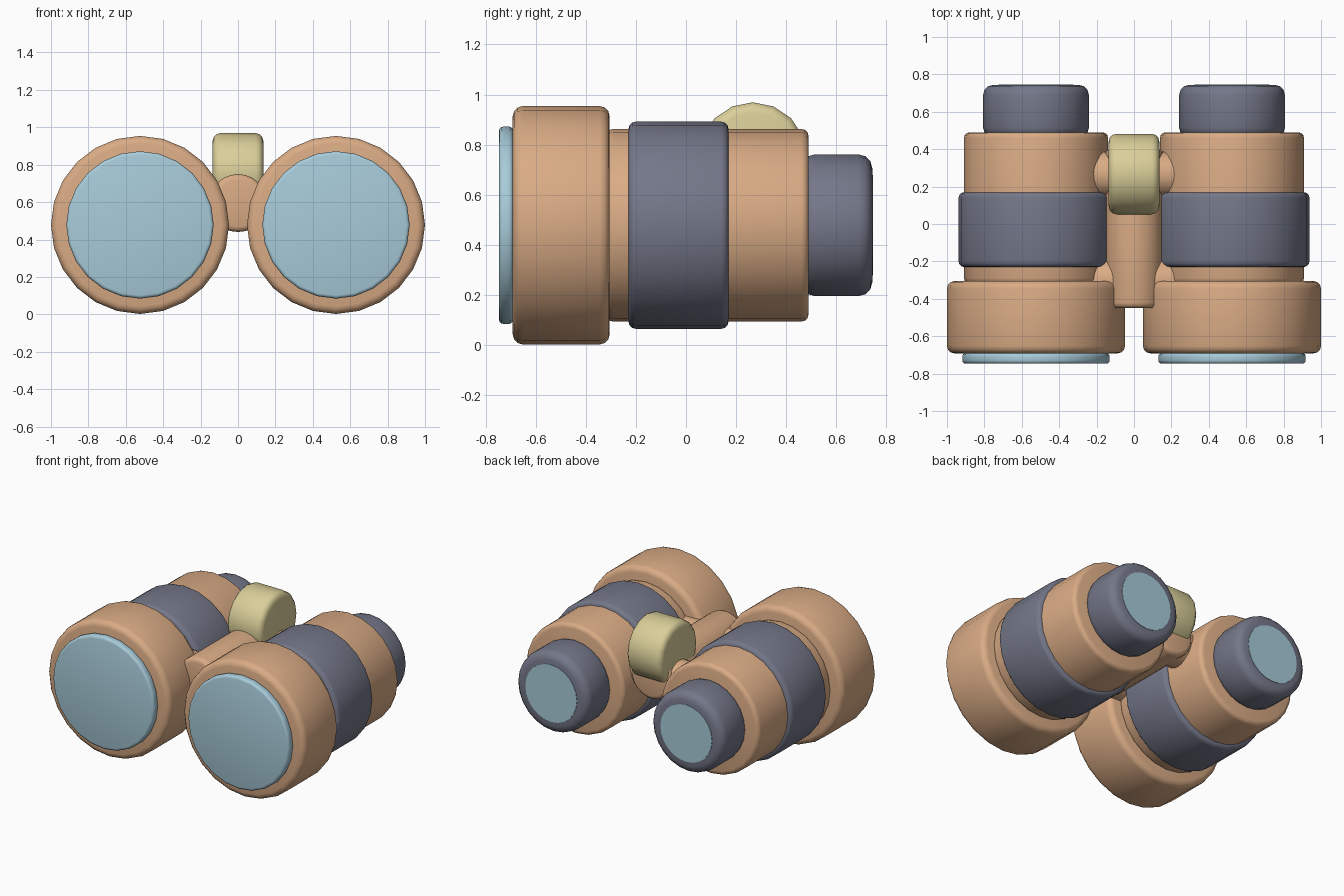
import bpy, math

if "Cube" in bpy.data.objects:
    bpy.data.objects.remove(bpy.data.objects["Cube"])


def material(name, color):
    m = bpy.data.materials.new(name)
    m.diffuse_color = (*color, 1)
    m.use_nodes = True
    m.node_tree.nodes["Principled BSDF"].inputs["Base Color"].default_value = m.diffuse_color
    return m


TAN = material("tan", (0.70, 0.41, 0.235))
SLATE = material("slate", (0.175, 0.185, 0.25))
GLASS = material("pale blue glass", (0.39, 0.60, 0.70))
YELLOW = material("straw yellow", (0.70, 0.62, 0.32))


def cylinder(name, axis, radius, start, end, pos, mat, bevel=0.03, sides=24):
    """Bevelled cylinder along x or y from start to end; pos = other two coordinates."""
    mid = (start + end) / 2
    if axis == 'y':
        loc, rot = (pos[0], mid, pos[1]), (math.pi / 2, 0, 0)
    else:
        loc, rot = (mid, pos[0], pos[1]), (0, math.pi / 2, 0)
    bpy.ops.mesh.primitive_cylinder_add(vertices=sides, radius=radius, depth=end - start,
                                        location=loc, rotation=rot)
    ob = bpy.context.object
    ob.name = name
    ob.data.materials.append(mat)
    if bevel:
        mod = ob.modifiers.new("soft_edges", 'BEVEL')
        mod.width = bevel
        mod.segments = 3
        mod.limit_method = 'ANGLE'
        mod.angle_limit = math.radians(50)
        bpy.ops.object.modifier_apply(modifier=mod.name)
    bpy.ops.object.shade_smooth_by_angle(angle=math.radians(40))
    return ob


Z = 0.478
# Two barrels
for side, s in (("left", -1), ("right", 1)):
    p = (s * 0.524, Z)
    cylinder(side + "_objective_lens", 'y', 0.394, -0.747, -0.69, p, GLASS, 0.018)
    cylinder(side + "_objective_ring", 'y', 0.476, -0.692, -0.305, p, TAN, 0.04)
    cylinder(side + "_barrel", 'y', 0.385, -0.32, 0.49, p, TAN, 0.03)
    cylinder(side + "_grip", 'y', 0.414, -0.23, 0.17, p, SLATE, 0.03)
    cylinder(side + "_eyepiece", 'y', 0.283, 0.46, 0.744, p, SLATE, 0.055)
    cylinder(side + "_eyepiece_lens", 'y', 0.20, 0.739, 0.747, p, GLASS, 0)

# Central hinge with two cross bars
cylinder("hinge", 'y', 0.155, -0.45, 0.40, (0, 0.595), TAN, 0.03)
cylinder("front_cross_bar", 'x', 0.123, -0.4, 0.4, (-0.305, 0.58), TAN, 0.02)
cylinder("rear_cross_bar", 'x', 0.123, -0.4, 0.4, (0.265, 0.58), TAN, 0.02)

# Focus wheel
cylinder("focus_wheel", 'x', 0.215, -0.135, 0.135, (0.267, 0.754), YELLOW, 0.04, 16)
